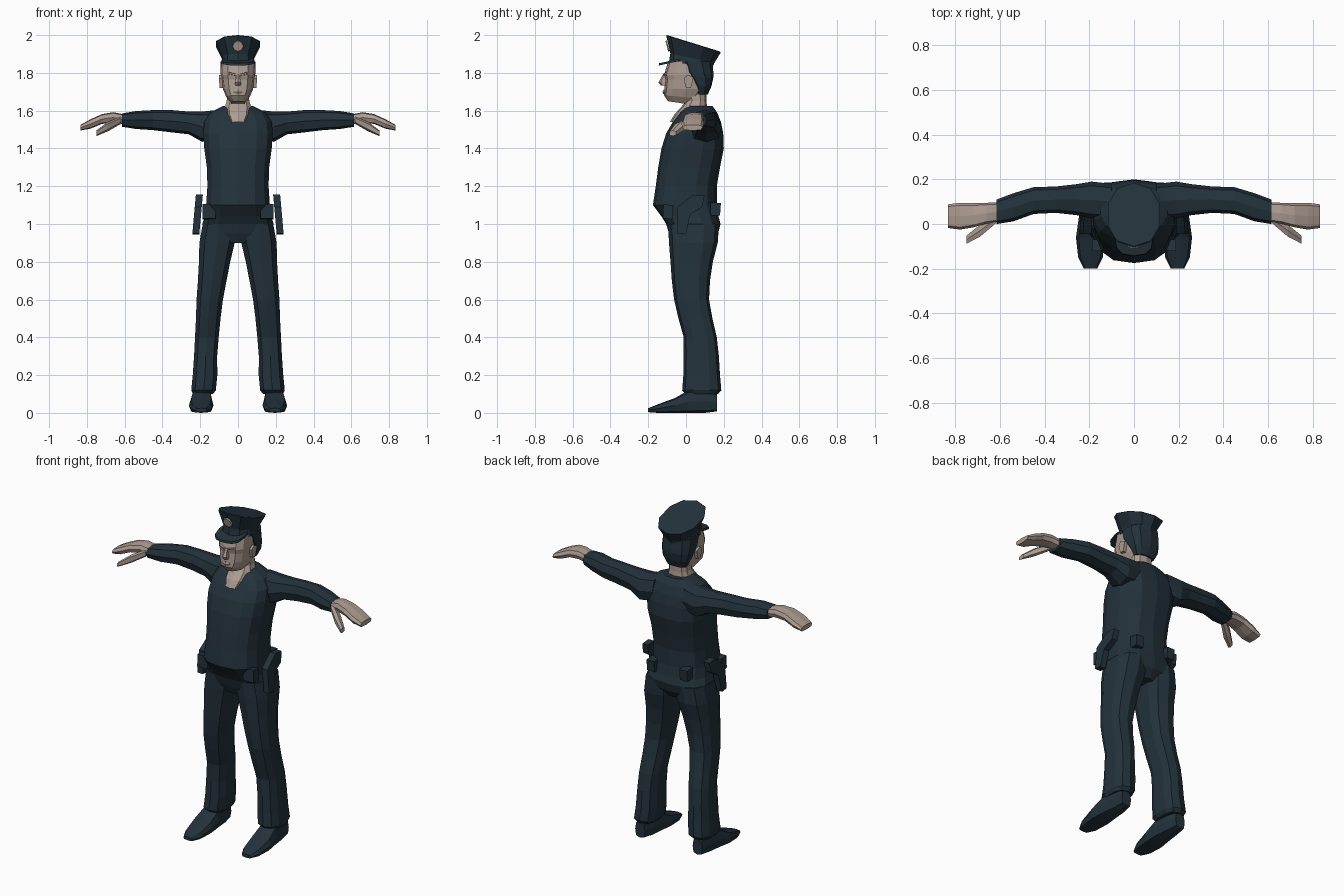
import bpy, bmesh, math

if "Cube" in bpy.data.objects:
    bpy.data.objects.remove(bpy.data.objects["Cube"], do_unlink=True)


def material(name, rgb):
    m = bpy.data.materials.new(name)
    m.use_nodes = True
    m.diffuse_color = (*rgb, 1)
    m.node_tree.nodes["Principled BSDF"].inputs["Base Color"].default_value = (*rgb, 1)
    return m


NAVY = material("navy cloth", (0.017, 0.032, 0.044))
SKIN = material("skin", (0.42, 0.335, 0.285))


def finish(name, bm, mat, mirror):
    bmesh.ops.recalc_face_normals(bm, faces=bm.faces)
    me = bpy.data.meshes.new(name)
    bm.to_mesh(me)
    bm.free()
    me.materials.append(mat)
    ob = bpy.data.objects.new(name, me)
    bpy.context.collection.objects.link(ob)
    if mirror:
        ob.modifiers.new("mirror", 'MIRROR').use_mirror_merge = False
    return ob


def loft(name, axis, rings, mat, n=10, mirror=False, power=0.75):
    """Skin rounded-box rings (t, a0, a1, b0, b1[, tilt]) along an axis."""
    bm = bmesh.new()
    loops = []
    for t, a0, a1, b0, b1, *tilt in rings:
        loop = []
        for i in range(n):
            w = 2 * math.pi * i / n - math.pi / 2
            c, s = math.cos(w), math.sin(w)
            ca = math.copysign(abs(c) ** power, c) if abs(c) > 1e-6 else 0
            sb = math.copysign(abs(s) ** power, s) if abs(s) > 1e-6 else 0
            a = (a0 + a1) / 2 + ca * (a1 - a0) / 2
            b = (b0 + b1) / 2 + sb * (b1 - b0) / 2
            h = t + (tilt[0] * (b - (b0 + b1) / 2) if tilt else 0)
            co = {"x": (h, a, b), "y": (a, h, b), "z": (a, b, h)}[axis]
            loop.append(bm.verts.new(co))
        loops.append(loop)
    for p, q in zip(loops, loops[1:]):
        for i in range(n):
            j = (i + 1) % n
            bm.faces.new((p[i], p[j], q[j], q[i]))
    bm.faces.new(loops[0])
    bm.faces.new(loops[-1])
    return finish(name, bm, mat, mirror)


def sym(rings):
    """Rings centred on x = 0: (z, half width, front, back[, tilt])."""
    return [(r[0], -r[1], r[1], *r[2:]) for r in rings]


def prism(name, pts, x0, x1, mat, lean=0.0):
    """Extrude a (y, z) outline in x, leaning inwards with height; mirrored."""
    bm = bmesh.new()
    zmin = min(z for _, z in pts)
    sides = [[bm.verts.new((x - lean * (z - zmin), y, z)) for y, z in pts] for x in (x0, x1)]
    for s in sides:
        bm.faces.new(s)
    for i in range(len(pts)):
        j = (i + 1) % len(pts)
        bm.faces.new((sides[0][i], sides[0][j], sides[1][j], sides[1][i]))
    return finish(name, bm, mat, True)


# Shirt and hips
loft("torso", "z", sym([
    (0.90, 0.06, -0.07, 0.13), (0.95, 0.17, -0.09, 0.17), (1.00, 0.193, -0.105, 0.183),
    (1.04, 0.178, -0.13, 0.172), (1.10, 0.172, -0.175, 0.163), (1.20, 0.165, -0.16, 0.163),
    (1.30, 0.168, -0.147, 0.18), (1.40, 0.182, -0.13, 0.2), (1.48, 0.188, -0.105, 0.197),
    (1.54, 0.182, -0.07, 0.185), (1.59, 0.15, -0.035, 0.165), (1.625, 0.08, 0.0, 0.14)]),
    NAVY, n=14)

# Sleeves
loft("sleeve", "x", [
    (0.10, 0.02, 0.18, 1.45, 1.605), (0.19, 0.025, 0.19, 1.435, 1.595),
    (0.26, 0.04, 0.178, 1.475, 1.595), (0.35, 0.05, 0.168, 1.485, 1.603),
    (0.45, 0.045, 0.165, 1.497, 1.603), (0.54, 0.012, 0.138, 1.503, 1.598),
    (0.615, 0.0, 0.11, 1.515, 1.585)], NAVY, n=8, mirror=True)

# Hands
loft("palm_and_fingers", "x", [
    (0.59, 0.012, 0.098, 1.525, 1.578), (0.66, 0.002, 0.095, 1.535, 1.592),
    (0.72, -0.015, 0.093, 1.53, 1.582), (0.78, -0.025, 0.095, 1.505, 1.555),
    (0.833, -0.018, 0.088, 1.495, 1.525)], SKIN, n=8, mirror=True, power=0.6)
loft("thumb", "x", [
    (0.62, 0.0, 0.045, 1.53, 1.57), (0.69, -0.06, 0.0, 1.49, 1.54),
    (0.75, -0.09, -0.05, 1.465, 1.495)], SKIN, n=6, mirror=True)

# Trousers
loft("trouser_leg", "z", [
    (1.00, 0.01, 0.19, -0.095, 0.175), (0.90, 0.014, 0.208, -0.09, 0.168),
    (0.80, 0.038, 0.21, -0.082, 0.142), (0.70, 0.058, 0.215, -0.075, 0.127),
    (0.60, 0.077, 0.222, -0.063, 0.122), (0.50, 0.09, 0.225, -0.04, 0.14),
    (0.40, 0.1, 0.23, -0.012, 0.163), (0.30, 0.108, 0.235, -0.012, 0.174),
    (0.20, 0.107, 0.242, -0.014, 0.18), (0.12, 0.115, 0.25, -0.02, 0.187),
    (0.10, 0.13, 0.24, 0.0, 0.17)], NAVY, n=10, mirror=True)

# Shoes
loft("shoe", "y", [
    (-0.20, 0.165, 0.225, 0.004, 0.025), (-0.15, 0.14, 0.25, 0.0, 0.045),
    (-0.06, 0.13, 0.26, 0.0, 0.078), (0.01, 0.135, 0.25, 0.0, 0.118),
    (0.10, 0.145, 0.237, 0.0, 0.125), (0.165, 0.16, 0.225, 0.008, 0.10)],
    NAVY, n=8, mirror=True, power=0.6)

# Neck with open collar
loft("neck", "z", sym([
    (1.54, 0.045, -0.085, 0.05), (1.58, 0.066, -0.062, 0.08), (1.62, 0.072, -0.025, 0.112),
    (1.65, 0.062, 0.0, 0.108), (1.72, 0.06, -0.01, 0.108)]), SKIN)

# Head and face
loft("head", "z", sym([
    (1.64, 0.036, -0.095, 0.04, -0.15), (1.672, 0.062, -0.117, 0.08, -0.1),
    (1.715, 0.08, -0.114, 0.115), (1.765, 0.086, -0.11, 0.125),
    (1.79, 0.09, -0.116, 0.13), (1.86, 0.088, -0.095, 0.13)]), SKIN, n=12)
loft("nose", "z", sym([
    (1.795, 0.008, -0.12, -0.09), (1.75, 0.017, -0.146, -0.09),
    (1.732, 0.016, -0.132, -0.09)]), SKIN, n=6)
loft("lips", "z", sym([
    (1.712, 0.016, -0.118, -0.09), (1.700, 0.027, -0.124, -0.08),
    (1.688, 0.018, -0.12, -0.09)]), SKIN, n=6)
loft("brow", "x", [
    (0.012, -0.122, -0.09, 1.785, 1.797), (0.045, -0.114, -0.08, 1.79, 1.805),
    (0.075, -0.075, -0.04, 1.785, 1.795)], SKIN, n=6, mirror=True)
prism("ear", [(0.0, 1.72), (0.025, 1.72), (0.04, 1.775), (0.01, 1.79), (-0.012, 1.77)],
      0.078, 0.098, SKIN, lean=-0.05)

# Hair
loft("hair", "z", sym([
    (1.685, 0.062, 0.05, 0.115), (1.73, 0.084, 0.035, 0.135), (1.775, 0.093, 0.0, 0.145),
    (1.80, 0.096, -0.025, 0.145), (1.86, 0.095, -0.05, 0.14)]), NAVY)

# Peaked cap
loft("cap", "z", sym([
    (1.845, 0.092, -0.09, 0.142, -0.1), (1.878, 0.086, -0.083, 0.15, -0.22),
    (1.953, 0.122, -0.105, 0.184, -0.31), (1.957, 0.115, -0.10, 0.178, -0.31)]),
    NAVY, n=10, power=0.9)
loft("cap_visor", "z", sym([
    (1.858, 0.088, -0.145, 0.03, 0.22), (1.87, 0.086, -0.142, 0.03, 0.22)]), NAVY, n=12)

# Cap badge: thin octagonal plate on the sloping cap front
bm = bmesh.new()
bmesh.ops.create_cone(bm, cap_ends=True, segments=8, radius1=0.03, radius2=0.028, depth=0.008)
badge = finish("cap_badge", bm, SKIN, False)
badge.location = (0, -0.098, 1.942)
badge.rotation_euler = (math.radians(105), 0, 0)

# Belt gear
prism("holster", [(-0.045, 0.95), (0.0, 0.945), (0.022, 1.05), (0.085, 1.09), (0.098, 1.15),
                  (0.04, 1.155), (0.0, 1.125), (-0.045, 1.09)], 0.205, 0.242, NAVY, lean=0.09)
prism("front_pouch", [(-0.122, 1.03), (-0.07, 1.025), (-0.07, 1.10), (-0.12, 1.105)],
      0.12, 0.188, NAVY)
prism("back_pouch", [(0.13, 1.045), (0.18, 1.045), (0.185, 1.11), (0.13, 1.115)],
      0.085, 0.135, NAVY)
